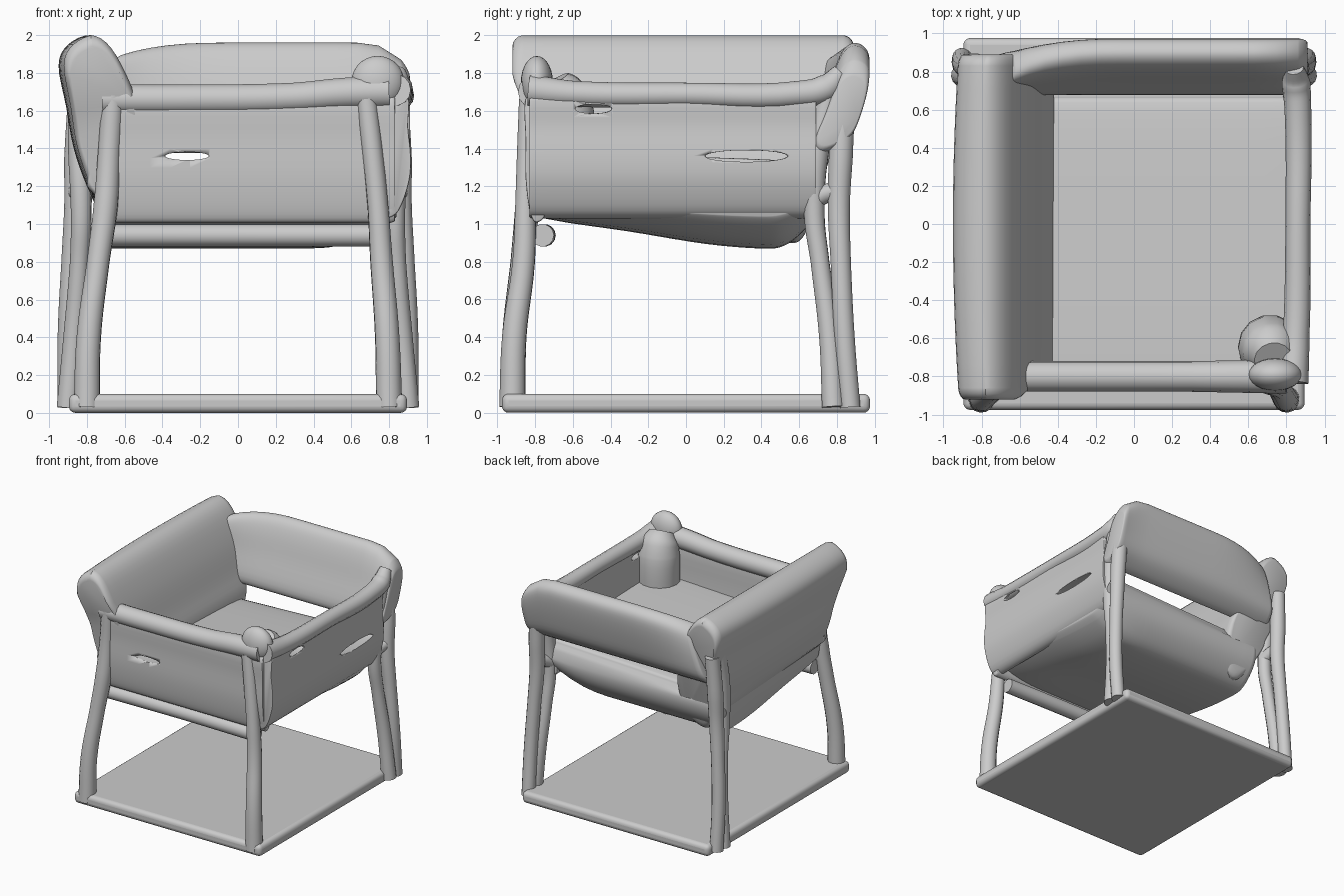
import bpy, bmesh, math
from mathutils import Vector

if "Cube" in bpy.data.objects:
    bpy.data.objects.remove(bpy.data.objects["Cube"])


def finish(ob, bevel=0.0, angle=50):
    if bevel:
        m = ob.modifiers.new("rounding", 'BEVEL')
        m.width, m.segments = bevel, 4
        m.limit_method, m.angle_limit = 'ANGLE', math.radians(angle)
    bpy.context.view_layer.objects.active = ob
    bpy.ops.object.select_all(action='DESELECT')
    ob.select_set(True)
    bpy.ops.object.shade_smooth_by_angle(angle=math.radians(50))
    return ob


def rounded(pts, n=4):
    """Closed Catmull-Rom curve through the profile points."""
    out, k = [], len(pts)
    P = [Vector(p) for p in pts]
    for i in range(k):
        a, b, c, d = P[i - 1], P[i], P[(i + 1) % k], P[(i + 2) % k]
        for j in range(n):
            t = j / n
            out.append(0.5 * (2 * b + (c - a) * t + (2 * a - 5 * b + 4 * c - d) * t * t
                              + (3 * b - a - 3 * c + d) * t ** 3))
    return out


def loft(name, profile, axis, lo, hi, cap, shrink=0.1, fit=None, rings=14):
    """Sweep an upright profile along x or y with rounded ends and optional reshaping."""
    prof = rounded(profile)
    mid = sum(prof, Vector((0, 0))) / len(prof)
    # Stations along the sweep: (position, profile scale)
    arc = [math.radians(a) for a in (0, 20, 40, 60, 80)]
    ends = [(cap * (1 - math.cos(a)), 1 - shrink * (1 - math.sin(a))) for a in arc]
    ends = [(cap * (1 - math.sin(a)), 1 - shrink * (1 - math.cos(a))) for a in reversed(arc)][::-1]
    ends = [(cap * (1 - math.cos(a)), 1 - shrink * (1 - math.sin(a))) for a in arc]
    body = [(lo + cap + (hi - lo - 2 * cap) * r / rings, 1) for r in range(rings + 1)]
    stations = [(lo + d, s) for d, s in ends] + body + [(hi - d, s) for d, s in reversed(ends)]
    bm = bmesh.new()
    loops = []
    for s, k in stations:
        loop = []
        for p in prof:
            u, z = mid + (p - mid) * k
            co = (s, u, z) if axis == 'x' else (u, s, z)
            loop.append(bm.verts.new(fit(*co) if fit else co))
        loops.append(loop)
    n = len(prof)
    for A, B in zip(loops, loops[1:]):
        for i in range(n):
            bm.faces.new((A[i], A[(i + 1) % n], B[(i + 1) % n], B[i]))
    bm.faces.new(loops[0])
    bm.faces.new(loops[-1])
    bmesh.ops.recalc_face_normals(bm, faces=bm.faces)
    me = bpy.data.meshes.new(name)
    bm.to_mesh(me)
    bm.free()
    ob = bpy.data.objects.new(name, me)
    bpy.context.collection.objects.link(ob)
    return finish(ob)


def tube(name, path):
    """Round bar through (x, y, z, radius) points."""
    cu = bpy.data.curves.new(name, 'CURVE')
    cu.dimensions, cu.bevel_depth, cu.bevel_resolution = '3D', 1.0, 5
    cu.use_fill_caps, cu.resolution_u = True, 6
    sp = cu.splines.new('BEZIER')
    sp.bezier_points.add(len(path) - 1)
    for bp, (x, y, z, r) in zip(sp.bezier_points, path):
        bp.co, bp.radius = (x, y, z), r
        bp.handle_left_type = bp.handle_right_type = 'AUTO'
    ob = bpy.data.objects.new(name, cu)
    bpy.context.collection.objects.link(ob)
    return ob


def ball(name, loc, size):
    bpy.ops.mesh.primitive_uv_sphere_add(segments=24, ring_count=14, location=loc)
    ob = bpy.context.object
    ob.name, ob.scale = name, size
    return finish(ob)


def slit(target, loc, size):
    cutter = ball("slit_cutter", loc, size)
    cutter.hide_render = True
    cutter.hide_set(True)
    m = target.modifiers.new("slit", 'BOOLEAN')
    m.operation, m.object, m.solver = 'DIFFERENCE', cutter, 'EXACT'


# Base plate
bpy.ops.mesh.primitive_cube_add(size=1, location=(0, 0, 0.05))
plate = bpy.context.object
plate.name = "base_plate"
plate.scale = (1.79, 1.95, 0.1)
bpy.ops.object.transform_apply(location=False, rotation=False, scale=True)
finish(plate, 0.035)


# Thick seat: underside dips to the rear, edge lifts at the right
def seat_fit(x, y, z):
    if z < 1.2:
        z += (1.2 - z) * 0.5 * max(0, (x - 0.3) / 0.54) ** 3
    else:
        z += 0.04 * x
    return x, y, z


loft("seat", [(-.8, 1.07), (-.7, 1.02), (-.3, .96), (.1, .895), (.4, .87), (.52, .885), (.62, .96),
              (.69, 1.06), (.71, 1.17), (.67, 1.26), (.58, 1.3), (0, 1.325), (-.7, 1.34), (-.8, 1.3)],
     'x', -0.74, 0.84, 0.05, 0.06, seat_fit)


# Tall padded left panel, narrowing toward the seat
def left_fit(x, y, z):
    if y < 0:
        y *= 1 - 0.13 * min(1, max(0, (1.78 - z) / 0.3))
    else:
        y *= 1 - 0.36 * max(0, 1.75 - z)
    z += max(0, 1.2 - z) * 0.5 * min(1, max(0, (0.5 - y) / 1.25))
    x += 0.03 * (y / 0.9) ** 2 if x < -0.8 else 0
    return x, y, z


loft("left_panel", [(-.6, .9), (-.71, 1.02), (-.8, 1.2), (-.87, 1.4), (-.91, 1.62), (-.95, 1.84),
                    (-.9, 1.95), (-.78, 2.0), (-.67, 1.93), (-.56, 1.72), (-.48, 1.48),
                    (-.42, 1.28), (-.45, 1.0)], 'y', -0.92, 0.89, 0.06, 0.12, left_fit)

# Right wall with its long slit
right = loft("right_wall", [(.78, 1.03), (.85, 1.07), (.905, 1.22), (.915, 1.36), (.90, 1.52), (.90, 1.68),
                            (.81, 1.68), (.80, 1.45), (.79, 1.2), (.75, 1.08)],
             'y', -0.83, 0.69, 0.02, 0.03)
slit(right, (0.86, 0.32, 1.36), (0.2, 0.23, 0.032))
slit(right, (0.86, -0.49, 1.61), (0.2, 0.1, 0.025))

# Front wall with its short slit
front = loft("front_wall", [(-.8, 1.01), (-.83, 1.08), (-.85, 1.25), (-.85, 1.45), (-.85, 1.66),
                            (-.76, 1.66), (-.75, 1.4), (-.74, 1.15), (-.75, 1.04)],
             'x', -0.7, 0.83, 0.02, 0.03)
slit(front, (-0.27, -0.8, 1.36), (0.12, 0.2, 0.022))


# Back panel, leaning outward above the open gap, left end curling inward
def back_fit(x, y, z):
    up = max(0, z - 1.4) / 0.5
    z -= 0.12 * max(0, (x - 0.6) / 0.3) ** 3 * up
    curl = max(0, (-0.1 - x) / 0.6) ** 2
    return x + 0.1 * curl * up, y - 0.07 * curl * up, z - 0.05 * curl * up


loft("back_panel", [(.7, 1.38), (.68, 1.46), (.74, 1.66), (.79, 1.83), (.84, 1.93), (.9, 1.96),
                    (.96, 1.92), (.97, 1.83), (.935, 1.65), (.88, 1.49), (.78, 1.4)],
     'x', -0.8, 0.91, 0.05, 0.15, back_fit)

# Top rails and lower front bar
tube("front_rail", [(-.72, -.8, 1.66, .08), (-.3, -.8, 1.66, .08), (.3, -.8, 1.67, .08),
                    (.55, -.8, 1.69, .085), (.8, -.8, 1.7, .09)])
tube("right_rail", [(.83, -.83, 1.71, .085), (.85, -.6, 1.69, .07), (.86, 0, 1.685, .065),
                    (.86, .6, 1.69, .07), (.85, .74, 1.72, .075), (.84, .82, 1.8, .05)])
tube("lower_front_bar", [(-.7, -.76, .94, .06), (0, -.75, .94, .06), (.72, -.76, .94, .06)])

# Front right corner: inner post and knob
tube("corner_post", [(.715, -.65, 1.25, .17), (.715, -.65, 1.58, .168), (.72, -.67, 1.68, .15),
                     (.73, -.71, 1.75, .1)])
ball("corner_knob", (.74, -.79, 1.75), (.14, .085, .14))

# Front legs
tube("front_left_leg", [(-.8, -.92, .03, .07), (-.79, -.91, .4, .065), (-.74, -.87, .8, .06),
                        (-.7, -.84, 1.1, .065), (-.68, -.82, 1.4, .06), (-.66, -.82, 1.68, .06)])
tube("front_right_leg", [(.8, -.92, .03, .07), (.79, -.91, .4, .065), (.76, -.86, .8, .06),
                         (.74, -.85, 1.1, .055), (.71, -.84, 1.4, .055), (.68, -.83, 1.66, .055)])

# Rear legs: two strands each, mirrored left and right
for side, s in (("left", -1), ("right", 1)):
    tube(f"back_{side}_leg_outer", [(s * .9, .87, .03, .055), (s * .9, .84, .4, .055), (s * .88, .82, .8, .055),
                                    (s * .86, .81, 1.1, .06), (s * .855, .82, 1.35, .065),
                                    (s * .84, .84, 1.68, .06)])
    tube(f"back_{side}_leg_inner", [(s * .9, .78, .03, .06), (s * .87, .76, .4, .055), (s * .84, .71, .8, .05),
                                    (s * .83, .68, 1.05, .055), (s * .84, .7, 1.4, .06),
                                    (s * .84, .76, 1.7, .06)])
    # Corner joint under the back panel
    tube(f"back_{side}_joint", [(s * .82, .67, 1.12, .05), (s * .84, .74, 1.16, .05), (s * .86, .81, 1.18, .05)])
